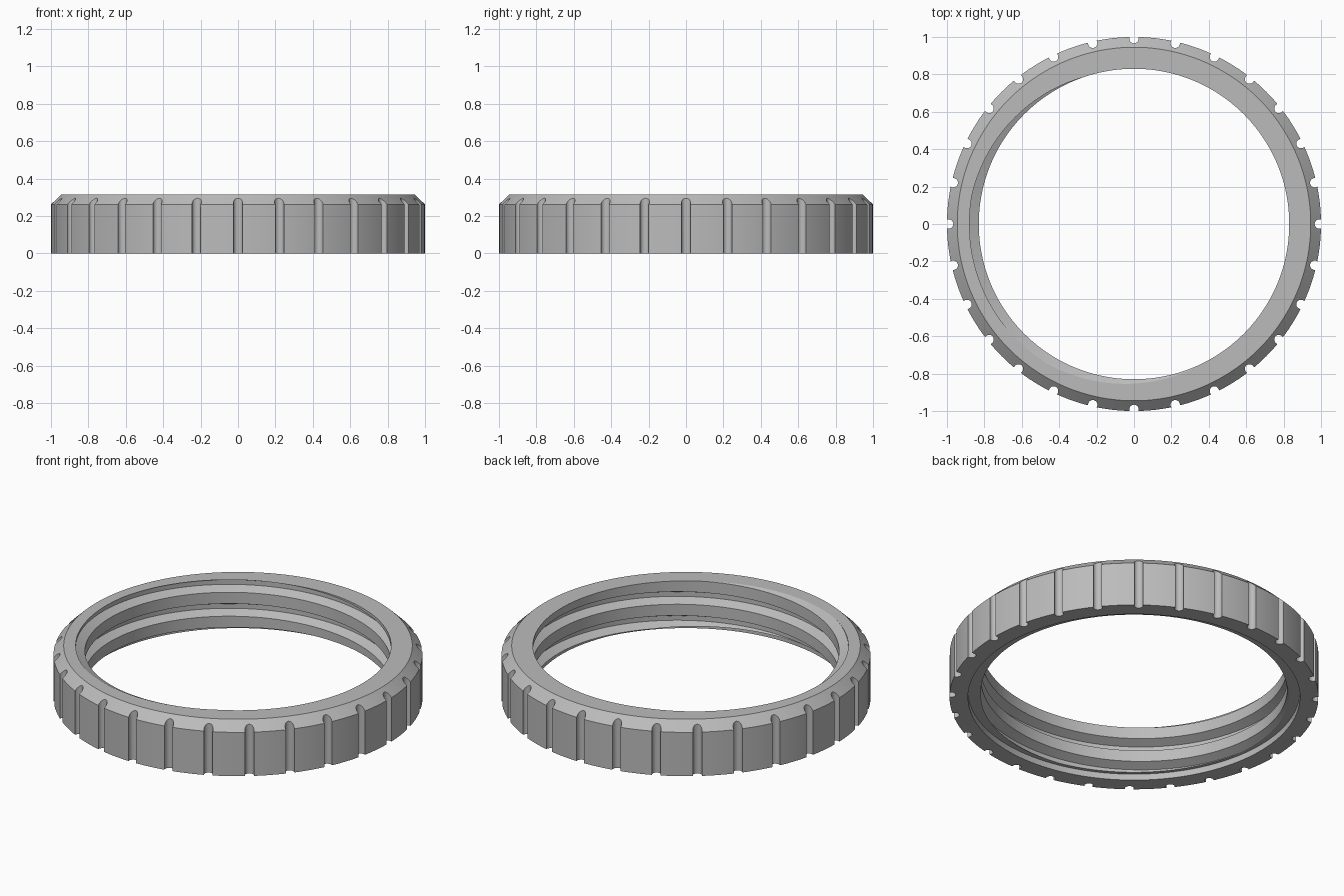
import bpy
import bmesh
import math
from mathutils import Matrix

if "Cube" in bpy.data.objects:
    bpy.data.objects.remove(bpy.data.objects["Cube"], do_unlink=True)

TAU = 2 * math.pi
SEGMENTS = 168
NOTCHES = 28
HEIGHT = 0.315
BORE, ROOT = 0.83, 0.88
PITCH = 0.143

grey = bpy.data.materials.new("plain grey")
grey.use_nodes = True
colour = (0.5, 0.5, 0.5, 1)
grey.diffuse_color = colour
grey.node_tree.nodes["Principled BSDF"].inputs["Base Color"].default_value = colour


def finish(bm, name):
    bmesh.ops.recalc_face_normals(bm, faces=bm.faces)
    mesh = bpy.data.meshes.new(name)
    bm.to_mesh(mesh)
    bm.free()
    mesh.materials.append(grey)
    obj = bpy.data.objects.new(name, mesh)
    bpy.context.collection.objects.link(obj)
    return obj


def sweep(profile, steps, start, turns, rise, closed):
    """Carry an (r, z) profile round the axis, rising by `rise` each turn."""
    bm = bmesh.new()
    rings = []
    for i in range(steps if closed else steps + 1):
        t = turns * i / steps
        a = start + TAU * t
        rings.append([bm.verts.new((r * math.cos(a), r * math.sin(a), z + rise * t))
                      for r, z in profile])
    pairs = list(zip(rings, rings[1:]))
    if closed:
        pairs.append((rings[-1], rings[0]))
    n = len(profile)
    for p, q in pairs:
        for k in range(n):
            m = (k + 1) % n
            bm.faces.new((p[k], p[m], q[m], q[k]))
    if not closed:
        bm.faces.new(rings[0])
        bm.faces.new(rings[-1])
    return bm


# Ring body: chamfered outer top edge, shallow counterbore underneath
body = [(0.90, 0), (1, 0), (1, 0.262), (0.945, HEIGHT),
        (BORE, HEIGHT), (BORE, 0.037), (0.90, 0.037)]
ring = finish(sweep(body, SEGMENTS, 0, 1, 0, True), "threaded_ring")

# Helical trapezoid groove, running out through both ends
inner = 0.80
root_half = 0.0135
mouth_half = root_half + 0.48 * (ROOT - inner)
low = 0.002 - PITCH
groove = [(inner, low - mouth_half), (ROOT, low - root_half),
          (ROOT, low + root_half), (inner, low + mouth_half)]
thread = finish(sweep(groove, SEGMENTS * 4, math.radians(135.7), 4, PITCH, False),
                "thread_cutter")

# Round-bottomed grip notches down the outside
bm = bmesh.new()
for i in range(NOTCHES):
    turn = Matrix.Rotation(TAU * i / NOTCHES, 4, "Z")
    bmesh.ops.create_cone(bm, cap_ends=True, segments=24, radius1=0.025,
                          radius2=0.025, depth=0.8,
                          matrix=turn @ Matrix.Translation((0.991, 0, 0.15)))
notches = finish(bm, "notch_cutter")

# Cut the grooves, then discard the cutters
bpy.ops.object.select_all(action="DESELECT")
bpy.context.view_layer.objects.active = ring
ring.select_set(True)
for cutter in (thread, notches):
    cutter.hide_render = True
    mod = ring.modifiers.new("cut", "BOOLEAN")
    mod.operation = "DIFFERENCE"
    mod.solver = "EXACT"
    mod.object = cutter
    bpy.ops.object.modifier_apply(modifier=mod.name)
    bpy.data.objects.remove(cutter, do_unlink=True)

bpy.ops.object.shade_smooth_by_angle(angle=math.radians(20))
